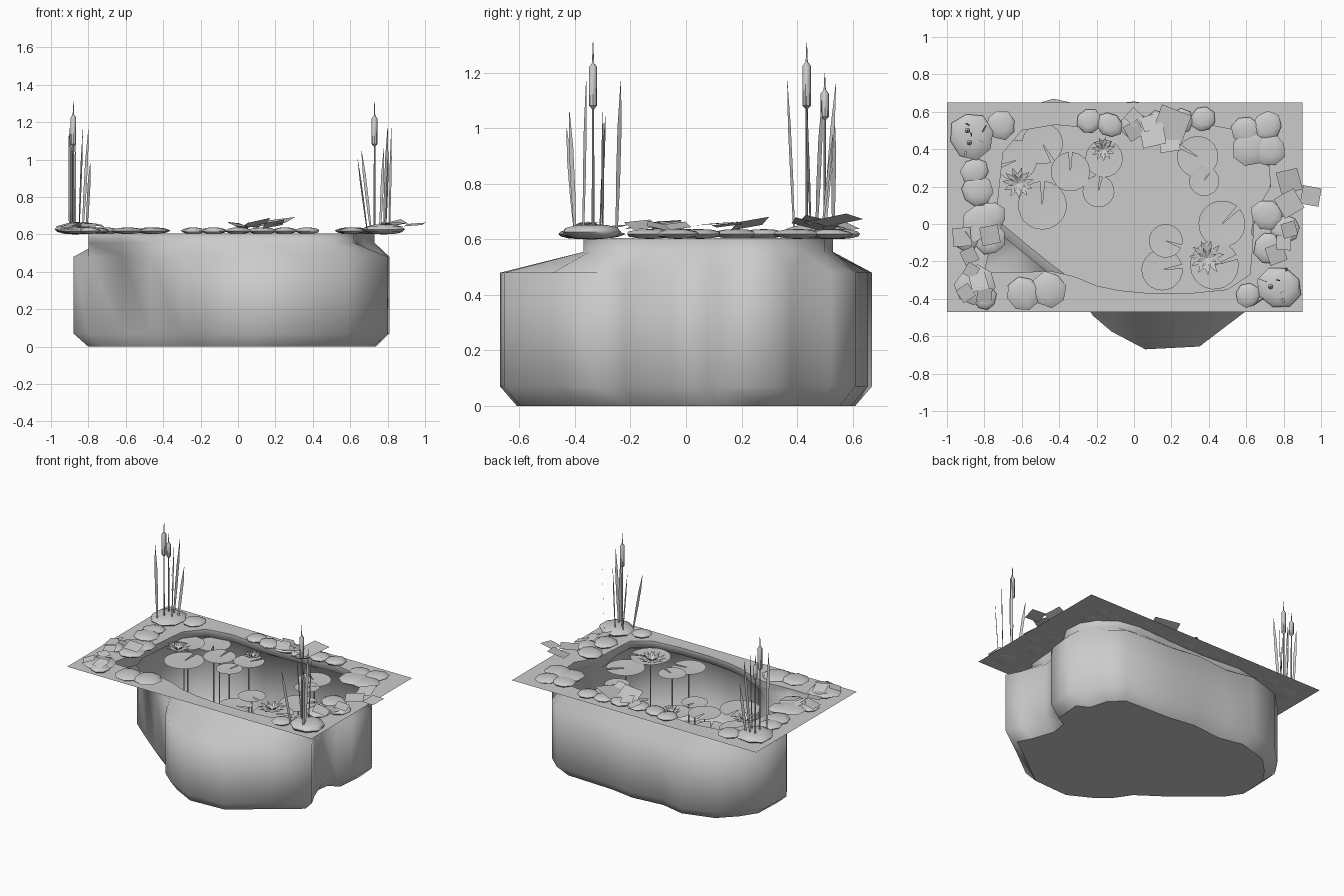
import bpy, bmesh, math, random
from mathutils import Vector, Matrix

if "Cube" in bpy.data.objects:
    bpy.data.objects.remove(bpy.data.objects["Cube"])

random.seed(4)
TOP = 0.605


def finish(name, bm, smooth=None):
    me = bpy.data.meshes.new(name)
    bm.to_mesh(me)
    bm.free()
    ob = bpy.data.objects.new(name, me)
    bpy.context.collection.objects.link(ob)
    if smooth:
        bpy.context.view_layer.objects.active = ob
        bpy.ops.object.select_all(action='DESELECT')
        ob.select_set(True)
        bpy.ops.object.shade_smooth_by_angle(angle=math.radians(smooth))
    return ob


def rings_to_faces(bm, rings):
    for a, b in zip(rings, rings[1:]):
        n = len(a)
        for i in range(n):
            bm.faces.new((a[i], b[i], b[(i + 1) % n], a[(i + 1) % n]))


def tube(bm, pts, sides=6):
    """Upright lathe along (x, y, z, radius) points."""
    rings = [[bm.verts.new((x + r * math.cos(math.tau * i / sides),
                            y + r * math.sin(math.tau * i / sides), z))
              for i in range(sides)] for x, y, z, r in pts]
    rings_to_faces(bm, rings)
    bm.faces.new(rings[0])
    bm.faces.new(rings[-1])


# Pond outlines: rim opening and the wider wall below it
rim = [(-.80, -.26), (-.62, -.26), (-.45, -.25), (-.32, -.28), (-.2, -.33), (-.08, -.355),
       (.08, -.37), (.3, -.37), (.5, -.35), (.62, -.27), (.63, -.15), (.64, 0), (.67, .1),
       (.73, .2), (.72, .32), (.66, .42), (.55, .5), (.4, .53), (.2, .52), (0, .51),
       (-.2, .51), (-.42, .53), (-.6, .5), (-.7, .38), (-.72, .2), (-.74, 0)]
wall = [(-.80, .02), (-.62, -.13), (-.47, -.25), (-.30, -.37), (-.22, -.49), (-.12, -.575),
        (.06, -.67), (.35, -.655), (.58, -.48), (.80, -.32), (.75, -.22), (.69, -.05), (.71, .08),
        (.79, .12), (.81, .33), (.72, .38), (.68, .52), (.58, .61), (.2, .625), (0, .655),
        (-.25, .63), (-.43, .67), (-.67, .60), (-.79, .48), (-.87, .36), (-.88, .14)]

# Basin
bm = bmesh.new()
rings = [[bm.verts.new((x * s, y * s, z)) for x, y in outline]
         for outline, s, z in ((rim, 1, TOP), (rim, 1, .555), (wall, 1, .48),
                               (wall, 1, .07), (wall, .91, 0))]
rings_to_faces(bm, rings)
floor = bm.faces.new(rings[-1])
for e in floor.edges:
    e.smooth = False
bmesh.ops.recalc_face_normals(bm, faces=bm.faces)
finish("pond_basin", bm, 85)

# Ground sheet with the pond opening
bm = bmesh.new()
edges = []
for loop in (rim, [(-1, -.47), (.9, -.47), (.9, .65), (-1, .65)]):
    vs = [bm.verts.new((x, y, TOP)) for x, y in loop]
    edges += [bm.edges.new((vs[i - 1], vs[i])) for i in range(len(vs))]
bmesh.ops.triangle_fill(bm, use_beauty=True, edges=edges, normal=(0, 0, 1))
finish("ground_sheet", bm)

# Flattened border stones
stones = [(-.87, .47, .125), (-.71, .53, .08), (-.85, .28, .08), (-.84, .18, .085),
          (-.81, 0, .11), (-.76, .04, .08), (-.77, -.08, .085), (-.9, -.08, .07),
          (-.85, -.33, .11), (-.80, -.39, .07), (-.59, -.37, .09), (-.46, -.35, .095),
          (.61, -.38, .065), (.78, -.34, .125), (.71, .05, .09), (.72, -.13, .09),
          (.81, -.03, .08), (.62, .41, .10), (.72, .40, .09), (.71, .52, .085),
          (.60, .50, .08), (-.24, .55, .07), (-.13, .53, .075), (0, .53, .075),
          (.13, .53, .08), (.25, .55, .07), (.37, .56, .07)]
for x, y, r in stones:
    bm = bmesh.new()
    bmesh.ops.create_uvsphere(bm, u_segments=8, v_segments=6, radius=1)
    for v in bm.verts:
        v.co.xy *= random.uniform(.93, 1.07)
    h = .018 + .010 * (r > .115)
    bm.transform(Matrix.Translation((x, y, TOP + h * .8))
                 @ Matrix.Rotation(random.uniform(0, 3), 4, 'Z')
                 @ Matrix.Diagonal((r, r * random.uniform(.88, 1), h, 1)))
    finish("border_stone", bm, 60)

# Lily pads with stems: x, y, radius, notch angle
pads = [(-.49, .43, .11, -60), (-.63, .34, .11, 200), (-.34, .28, .105, 90), (-.16, .35, .10, 60),
        (-.19, .175, .085, 80), (-.49, .10, .13, 90), (.34, .36, .11, 150), (.375, .23, .08, 60),
        (.17, -.09, .09, -20), (.15, -.245, .11, 10), (.47, 0, .125, 45), (.43, -.22, .13, 20)]
for k, (x, y, r, notch) in enumerate(pads):
    bm = bmesh.new()
    z = .555 + .006 * (k % 3)
    vs = [bm.verts.new((x, y, z - .004))]
    for i in range(23):
        a = math.radians(notch + 5 + 350 * i / 22)
        vs.append(bm.verts.new((x + r * math.cos(a), y + r * math.sin(a), z)))
    for i in range(1, 23):
        bm.faces.new((vs[0], vs[i], vs[i + 1]))
    finish("lily_pad", bm, 40)
    bm = bmesh.new()
    tube(bm, [(x, y, .03, .005), (x, y, z - .005, .005)])
    finish("lily_stem", bm, 40)

# Water lily blossoms
for x, y, r in ((-.62, .22, .085), (-.165, .40, .065), (.39, -.18, .095)):
    bm = bmesh.new()
    for n, reach, lift in ((11, 1, .022), (8, .6, .04)):
        for i in range(n):
            a = math.tau * i / n + lift * 9
            d, s = Vector((math.cos(a), math.sin(a), 0)), Vector((-math.sin(a), math.cos(a), 0))
            c, L = Vector((x, y, .565)), r * reach
            mid = c + d * L * .55 + Vector((0, 0, lift * .3))
            bm.faces.new([bm.verts.new(p) for p in (
                c, mid - s * L * .16, c + d * L + Vector((0, 0, lift)), mid + s * L * .16)])
    finish("lily_blossom", bm)

# Cattail stalks with seed heads: x, y, head bottom, head top, tip
for x, y, lo, hi, tip in ((-.88, .435, 1.07, 1.24, 1.31), (-.89, .50, 1.03, 1.14, 1.20),
                          (.73, -.335, 1.07, 1.235, 1.31)):
    bm = bmesh.new()
    tube(bm, [(x, y, .62, .005), (x, y, lo, .004), (x, y, lo + .012, .015),
              (x, y, hi - .015, .015), (x, y, hi, .004), (x, y, tip, .001)], 8)
    finish("cattail", bm, 40)

# Reed blades: base x, y then tip x, y, z
blades = [(-.90, .39, -.90, .365, 1.17), (-.88, .53, -.90, .535, 1.05), (-.85, .50, -.83, .54, 1.16),
          (-.83, .45, -.80, .43, 1.16), (-.81, .49, -.79, .53, .98), (-.87, .47, -.87, .49, 1.1),
          (.69, -.40, .64, -.43, 1.0), (.71, -.31, .66, -.29, 1.05), (.78, -.37, .80, -.36, 1.17),
          (.81, -.25, .82, -.235, 1.17), (.79, -.40, .805, -.42, 1.06), (.76, -.30, .78, -.30, 1.06)]
for k, (bx, by, tx, ty, tz) in enumerate(blades):
    bm = bmesh.new()
    a = math.radians((35, 125, 60, 150)[k % 4])
    side = Vector((math.cos(a), math.sin(a), 0))
    prev = None
    for t, w in ((0, .005), (.35, .009), (.7, .009), (1, .001)):
        c = Vector((bx + (tx - bx) * t, by + (ty - by) * t, .625 + (tz - .625) * t))
        cur = [bm.verts.new(c - side * w), bm.verts.new(c + side * w)]
        if prev:
            bm.faces.new((prev[0], prev[1], cur[1], cur[0]))
        prev = cur
    finish("reed_blade", bm)

# Square foliage cards on the border: x, y, size, turn
cards = [(.20, .53, .17, 70), (.10, .48, .13, 10), (0, .50, .09, 30), (.19, .44, .11, 5),
         (0, .57, .08, 50), (.08, .54, .08, 20), (.83, .23, .12, 15), (.945, .15, .10, -10),
         (.83, .11, .12, 30), (.80, -.10, .08, 0), (.76, -.16, .10, 20), (.83, -.03, .08, 15),
         (-.92, -.07, .10, 5), (-.85, -.05, .08, 40), (-.77, -.06, .10, 10), (-.88, -.17, .08, 25),
         (-.87, -.25, .07, 60), (-.83, -.31, .09, 15), (-.80, -.38, .08, -5), (-.90, -.37, .08, 35)]
for x, y, s, turn in cards:
    bm = bmesh.new()
    bmesh.ops.create_grid(bm, x_segments=1, y_segments=1, size=s / 2)
    bm.transform(Matrix.Translation((x, y, .633 + s * .2))
                 @ Matrix.Rotation(random.uniform(-.3, .3), 4, 'X')
                 @ Matrix.Rotation(random.uniform(-.3, .3), 4, 'Y')
                 @ Matrix.Rotation(math.radians(turn), 4, 'Z'))
    finish("foliage_card", bm)
